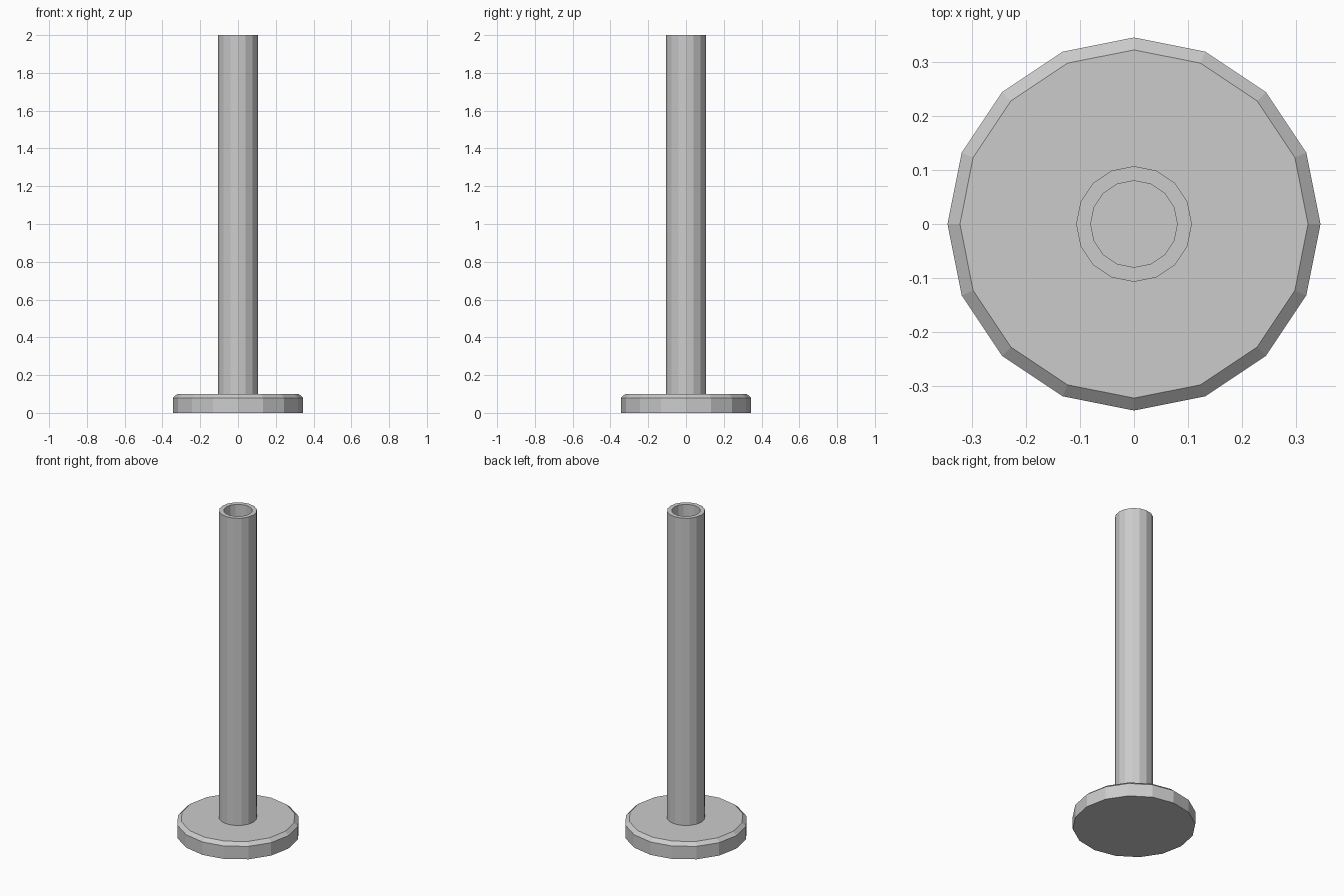
import bpy, bmesh, math

if "Cube" in bpy.data.objects:
    bpy.data.objects.remove(bpy.data.objects["Cube"])

SIDES = 16


def lathe(name, profile, closed=False):
    """Turn an (r, z) profile around z; a radius of 0 becomes a pole vertex."""
    bm = bmesh.new()
    rings = []
    for r, z in profile:
        if r == 0:
            rings.append([bm.verts.new((0, 0, z))] * SIDES)
        else:
            rings.append([bm.verts.new((r * math.cos(math.tau * i / SIDES),
                                        r * math.sin(math.tau * i / SIDES), z))
                          for i in range(SIDES)])
    pairs = list(zip(rings, rings[1:]))
    if closed:
        pairs.append((rings[-1], rings[0]))
    for a, b in pairs:
        for i in range(SIDES):
            j = (i + 1) % SIDES
            corners = dict.fromkeys((a[i], a[j], b[j], b[i]))
            bm.faces.new(list(corners))
    bmesh.ops.recalc_face_normals(bm, faces=bm.faces)
    mesh = bpy.data.meshes.new(name)
    bm.to_mesh(mesh)
    bm.free()
    obj = bpy.data.objects.new(name, mesh)
    bpy.context.collection.objects.link(obj)
    return obj


# Chamfered foot disc
lathe("base_plate", [(0, 0), (0.345, 0), (0.345, 0.08), (0.322, 0.1), (0, 0.1)])

# Hollow upright pipe, open at the top and standing on the disc
lathe("upright_tube", [(0.107, 0.095), (0.107, 2), (0.08, 2), (0.08, 0.095)], closed=True)
